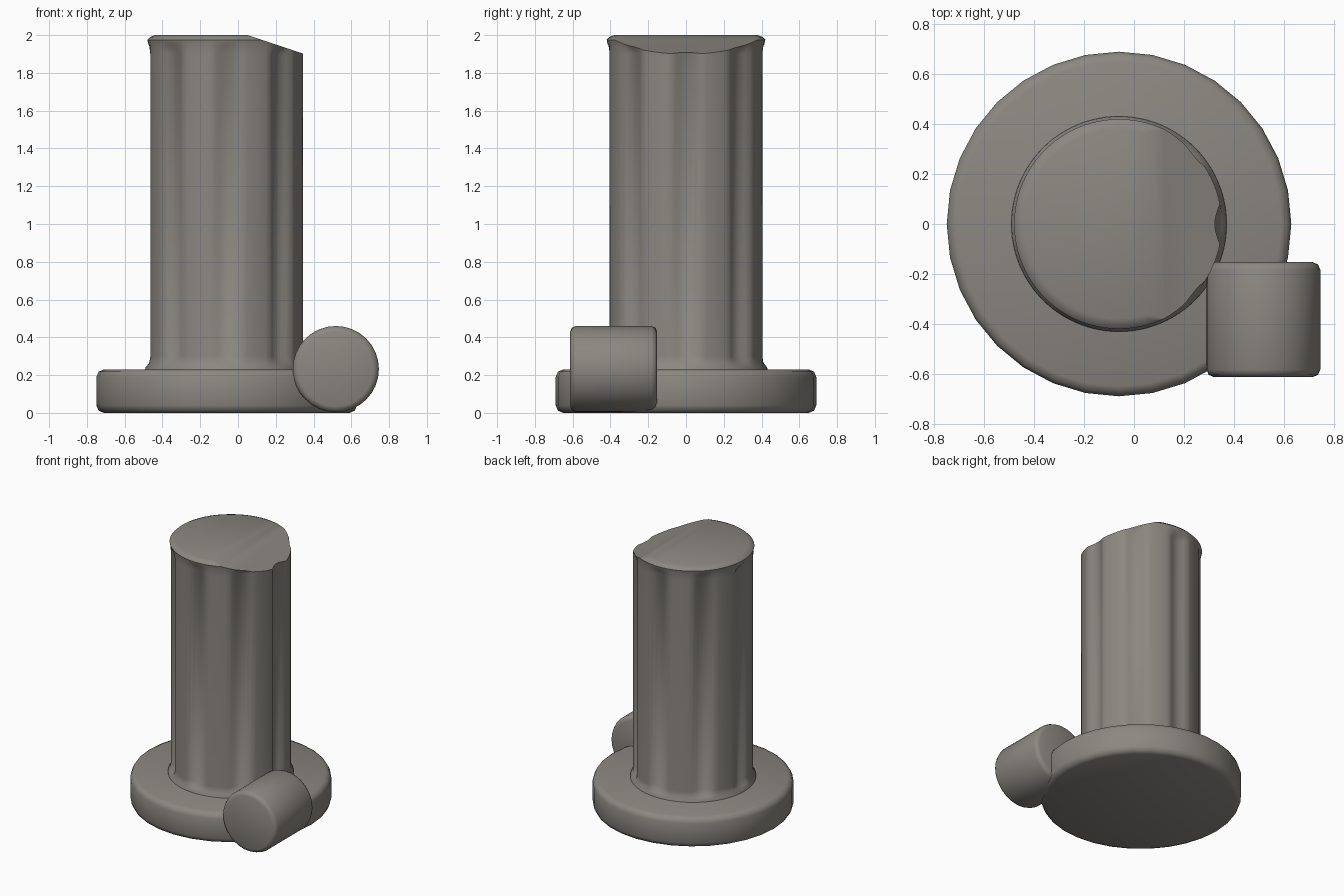
import bpy, bmesh
from math import cos, sin, pi, radians
from mathutils import Matrix, Vector

cube = bpy.data.objects.get("Cube")
if cube:
    bpy.data.objects.remove(cube, do_unlink=True)

stone = bpy.data.materials.new("weathered stone")
stone.use_nodes = True
colour = (0.26, 0.245, 0.22, 1)
stone.diffuse_color = colour
stone.node_tree.nodes["Principled BSDF"].inputs["Base Color"].default_value = colour

CENTRE_X = -0.06


def lathe(bm, profile, segments, radius_change=lambda a, z: 0):
    """Closed solid from (radius, z) rings, optionally modulated by angle."""
    rings = []
    for r, z in profile:
        angles = [2 * pi * i / segments for i in range(segments)]
        rings.append([bm.verts.new(((r + radius_change(a, z)) * cos(a),
                                    (r + radius_change(a, z)) * sin(a), z)) for a in angles])
    for low, high in zip(rings, rings[1:]):
        for i in range(segments):
            j = (i + 1) % segments
            bm.faces.new((low[i], low[j], high[j], high[i]))
    bm.faces.new(rings[0][::-1])
    bm.faces.new(rings[-1])


def finish(bm, name, matrix):
    bm.transform(matrix)
    bmesh.ops.recalc_face_normals(bm, faces=bm.faces)
    mesh = bpy.data.meshes.new(name)
    bm.to_mesh(mesh)
    bm.free()
    mesh.materials.append(stone)
    obj = bpy.data.objects.new(name, mesh)
    bpy.context.collection.objects.link(obj)
    bpy.ops.object.select_all(action='DESELECT')
    obj.select_set(True)
    bpy.context.view_layer.objects.active = obj
    bpy.ops.object.shade_smooth_by_angle(angle=radians(50))


def rounded_disc(name, radius, height, edge, segments, matrix):
    bm = bmesh.new()
    half = height / 2
    soft = edge * 0.3
    side = [(radius - edge, half), (radius - soft, half - soft), (radius, half - edge)]
    profile = [(r, -z) for r, z in side] + side[::-1]
    lathe(bm, profile, segments)
    finish(bm, name, matrix)


# Round plinth
rounded_disc("base_plinth", 0.69, 0.23, 0.04, 32, Matrix.Translation((CENTRE_X, 0, 0.115)))

# Fallen drum lying beside the column
rounded_disc("fallen_drum", 0.228, 0.46, 0.03, 32,
             Matrix.Translation((0.518, -0.383, 0.232)) @ Matrix.Rotation(pi / 2, 4, 'X'))


# Column shaft with eight shallow flutes that stop short of the ends
def flute(angle, z):
    if not 0.27 < z < 1.92:
        return 0
    step = pi / 4
    offset = abs((angle + step / 2) % step - step / 2)
    half_width = radians(11)
    return -0.035 * cos(offset / half_width * pi / 2) if offset < half_width else 0


bm = bmesh.new()
lathe(bm, [(0.435, 0.2), (0.43, 0.24), (0.414, 0.26), (0.412, 0.3), (0.412, 1.9),
           (0.414, 1.95), (0.42, 1.975), (0.405, 1.99), (0.38, 2.0)], 96, flute)
# Sloping broken corner at the top
cut = bmesh.ops.bisect_plane(bm, geom=bm.verts[:] + bm.edges[:] + bm.faces[:],
                             plane_co=(0.05 - CENTRE_X, 0, 2), plane_no=Vector((0.1, 0, 0.3)),
                             clear_outer=True)
rim = [e for e in bm.edges if e.is_boundary]
bmesh.ops.holes_fill(bm, edges=rim, sides=0)
finish(bm, "column_shaft", Matrix.Translation((CENTRE_X, 0, 0)))
